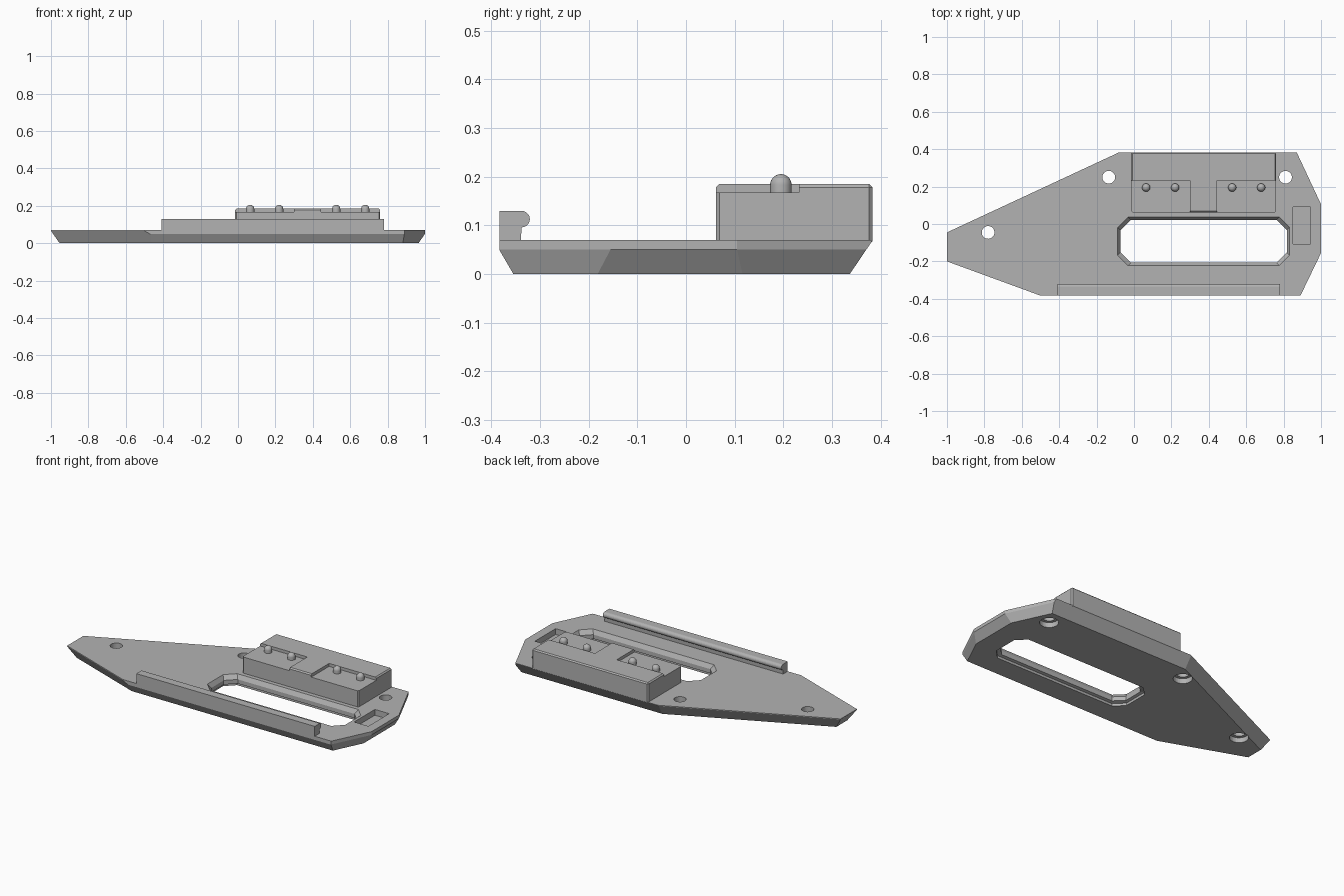
import bpy, bmesh, math
from mathutils import Vector

if "Cube" in bpy.data.objects:
    bpy.data.objects.remove(bpy.data.objects["Cube"])

grey = bpy.data.materials.new("plain_grey")
grey.diffuse_color = (0.45, 0.45, 0.45, 1)
grey.use_nodes = True
grey.node_tree.nodes["Principled BSDF"].inputs["Base Color"].default_value = grey.diffuse_color


def finish(bm, name):
    bmesh.ops.recalc_face_normals(bm, faces=bm.faces)
    me = bpy.data.meshes.new(name)
    bm.to_mesh(me)
    bm.free()
    ob = bpy.data.objects.new(name, me)
    bpy.context.collection.objects.link(ob)
    me.materials.append(grey)
    return ob


def loft(sections, name=None):
    """Join rings of 3D points into a capped solid."""
    bm = bmesh.new()
    rings = [[bm.verts.new(p) for p in s] for s in sections]
    n = len(rings[0])
    for a, b in zip(rings, rings[1:]):
        for i in range(n):
            j = (i + 1) % n
            bm.faces.new((a[i], a[j], b[j], b[i]))
    bm.faces.new(rings[0])
    bm.faces.new(rings[-1])
    return finish(bm, name) if name else bm


def box(name, x0, x1, y0, y1, z0, z1):
    ring = [(x0, y0), (x1, y0), (x1, y1), (x0, y1)]
    return loft([[(x, y, z) for x, y in ring] for z in (z0, z1)], name)


def lathe(name, x, y, profile, n=32):
    """Solid of revolution from (radius, z) pairs."""
    turn = [i * math.tau / n for i in range(n)]
    return loft([[(x + r * math.cos(t), y + r * math.sin(t), z) for t in turn]
                 for r, z in profile], name)


def cut(target, cutter):
    m = target.modifiers.new("cut", 'BOOLEAN')
    m.operation, m.solver, m.object = 'DIFFERENCE', 'EXACT', cutter
    cutter.hide_render = True
    cutter.hide_viewport = True


# Base plate: outline corner, then start height and inset of the undercut
# on the edge that begins at that corner
H = 0.07
edges = [(-1, -0.20, 0.066, 0.04), (-0.50, -0.383, 0.048, 0.028),
         (0.89, -0.383, 0.05, 0.02), (1, -0.155, 0.05, 0.035),
         (1, 0.105, 0.05, 0.027), (0.87, 0.383, 0.068, 0.046),
         (-0.08, 0.383, 0.066, 0.042), (-1, -0.045, 0.066, 0.046)]
bm = loft([[(e[0], e[1], z) for e in edges] for z in (0, H)])
for i, (x, y, z, inset) in enumerate(edges):
    nx, ny = edges[(i + 1) % len(edges)][:2]
    out = Vector((ny - y, x - nx, 0)).normalized()
    normal = Vector((out.x * z, out.y * z, -inset)).normalized()
    res = bmesh.ops.bisect_plane(
        bm, geom=bm.verts[:] + bm.edges[:] + bm.faces[:], dist=1e-6,
        plane_co=(x, y, z), plane_no=normal, clear_outer=True)
    rim = [g for g in res['geom_cut'] if isinstance(g, bmesh.types.BMEdge)]
    bmesh.ops.holes_fill(bm, edges=rim, sides=0)
plate = finish(bm, "base_plate")


# Hand slot with chamfered corners and flared rims
def slot_ring(z, grow):
    x0, x1, y0, y1 = -0.072 - grow, 0.817 + grow, -0.207 - grow, 0.022 + grow
    c = 0.055
    return [(x0 + c, y0, z), (x1 - c, y0, z), (x1, y0 + c, z), (x1, y1 - c, z),
            (x1 - c, y1, z), (x0 + c, y1, z), (x0, y1 - c, z), (x0, y0 + c, z)]


cut(plate, loft([slot_ring(z, g) for z, g in
                 ((-0.01, 0.016), (0.015, 0.016), (0.02, 0), (0.045, 0),
                  (0.07, 0.015), (0.08, 0.021))], "slot_cutter"))

# Screw holes, counterbored from below
for x, y in ((-0.78, -0.045), (-0.135, 0.25), (0.81, 0.25)):
    cut(plate, lathe("screw_hole_cutter", x, y,
                     [(0.052, -0.01), (0.052, 0.03), (0.034, 0.0301), (0.034, 0.09)]))

# Small rectangular pocket at the right end
cut(plate, box("pocket_cutter", 0.85, 0.945, -0.108, 0.09, 0.035, 0.1))

# Raised block with two open corner recesses
block = box("raised_block", -0.015, 0.76, 0.062, 0.383, 0.06, 0.185)
bev = block.modifiers.new("soft_edges", 'BEVEL')
bev.width, bev.segments = 0.007, 1
for x0, x1 in ((-0.1, 0.30), (0.445, 0.85)):
    cut(block, box("recess_cutter", x0, x1, 0.0, 0.232, 0.167, 0.25))

# Domed pins in the recesses
r = 0.022
dome = [(r * math.cos(a), 0.183 + r * math.sin(a))
        for a in (k * math.pi / 18 for k in range(9))] + [(0.001, 0.205)]
for x in (0.065, 0.22, 0.525, 0.68):
    pin = lathe("domed_pin", x, 0.195, [(r, 0.16)] + dome, 24)
    for p in pin.data.polygons:
        p.use_smooth = len(p.vertices) == 4

# Front rail with a rounded inner lip
lip = [(-0.338 + 0.017 * math.cos(a), 0.1125 + 0.017 * math.sin(a))
       for a in (math.pi / 2 - k * math.pi / 10 for k in range(11))]
rail = [(-0.383, 0.06), (-0.383, 0.1295)] + lip + [(-0.34, 0.06)]
loft([[(x, y, z) for y, z in rail] for x in (-0.41, 0.78)], "front_rail")
